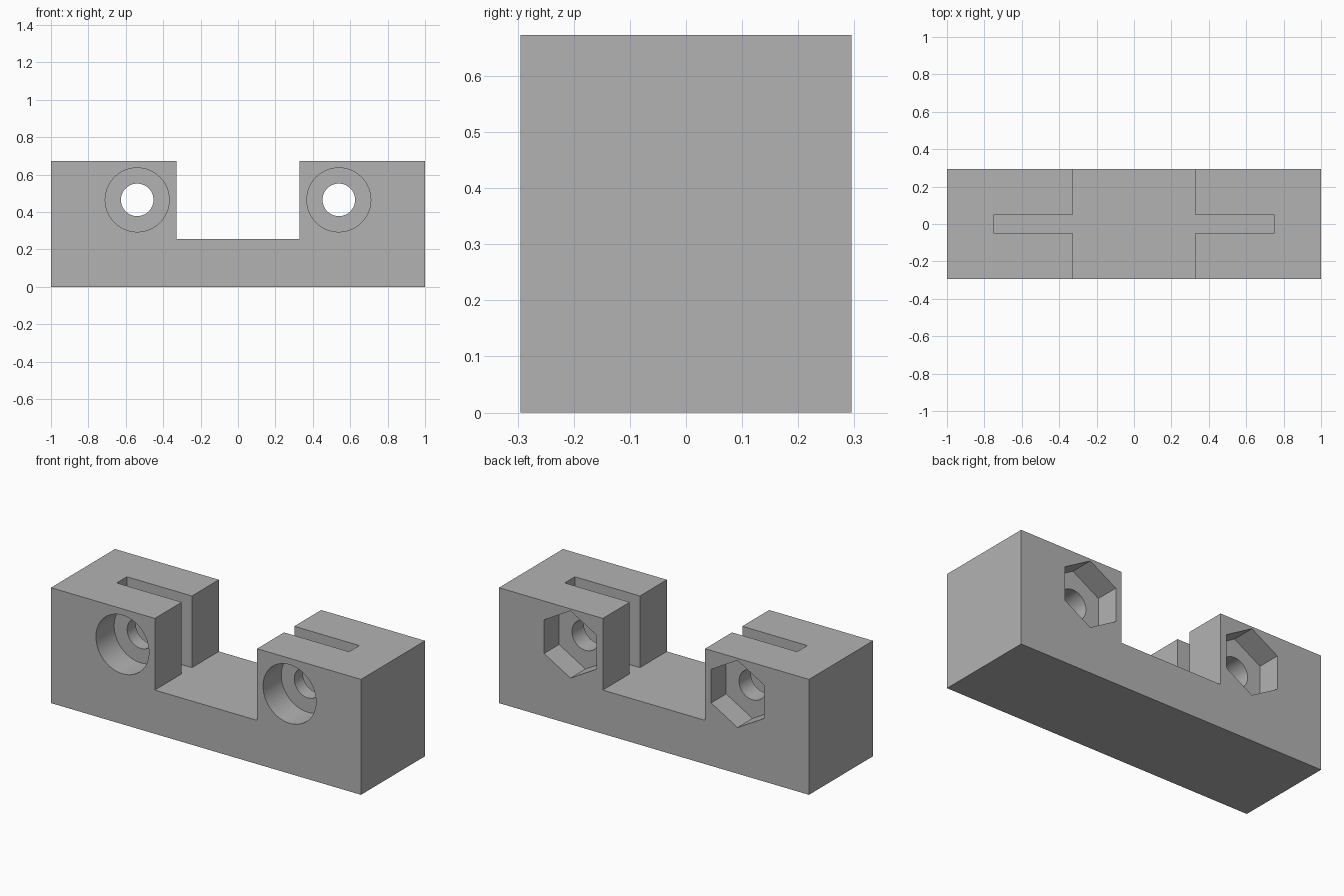
import bpy, bmesh, math
from mathutils import Matrix

cube = bpy.data.objects.get("Cube")
if cube:
    bpy.data.objects.remove(cube, do_unlink=True)

W, D, H = 2.0, 0.59, 0.673            # overall size
NOTCH, FLOOR = 0.33, 0.255            # half width and floor height of the gap
SLOT_X, SLOT_Y = 0.75, 0.047          # half extents of the narrow slot
BOLT_X, BOLT_Z = 0.539, 0.465         # bolt axis


def make_object(name, bm):
    bmesh.ops.recalc_face_normals(bm, faces=bm.faces)
    mesh = bpy.data.meshes.new(name)
    bm.to_mesh(mesh)
    bm.free()
    obj = bpy.data.objects.new(name, mesh)
    bpy.context.collection.objects.link(obj)
    return obj


def prism(name, x, y0, y1, radius, sides, spin=0.0):
    """Prism lying along y, centred on the bolt axis."""
    bm = bmesh.new()
    place = (Matrix.Translation((x, (y0 + y1) / 2, BOLT_Z))
             @ Matrix.Rotation(math.pi / 2, 4, 'X') @ Matrix.Rotation(spin, 4, 'Z'))
    bmesh.ops.create_cone(bm, cap_ends=True, segments=sides, radius1=radius,
                          radius2=radius, depth=y1 - y0, matrix=place)
    # point the first corner straight up for the nut pocket
    return make_object(name, bm)


def cut(target, cutter):
    cutter.hide_render = True
    mod = target.modifiers.new(cutter.name, 'BOOLEAN')
    mod.operation = 'DIFFERENCE'
    mod.solver = 'EXACT'
    mod.object = cutter
    bpy.context.view_layer.objects.active = target
    bpy.ops.object.modifier_apply(modifier=mod.name)
    bpy.data.objects.remove(cutter, do_unlink=True)


# Solid block
bm = bmesh.new()
bmesh.ops.create_cube(bm, size=1, matrix=Matrix.Translation((0, 0, H / 2))
                      @ Matrix.Diagonal((W, D, H, 1)))
block = make_object("clamp_block", bm)

# Central gap and slots: one cross-shaped outline, raised past the top
far = D
quarter = [(SLOT_X, SLOT_Y), (NOTCH, SLOT_Y), (NOTCH, far)]
half = quarter + [(-x, y) for x, y in reversed(quarter)]
outline = half + [(x, -y) for x, y in reversed(half)]
bm = bmesh.new()
face = bm.faces.new([bm.verts.new((x, y, FLOOR)) for x, y in outline])
raised = bmesh.ops.extrude_face_region(bm, geom=[face])["geom"]
bmesh.ops.translate(bm, vec=(0, 0, H),
                    verts=[v for v in raised if isinstance(v, bmesh.types.BMVert)])
cut(block, make_object("gap_cutter", bm))

# Bolt holes, round head recesses in front, hexagonal nut pockets behind
front, back = -D / 2, D / 2
for side in (-1, 1):
    x = side * BOLT_X
    cut(block, prism("hole_cutter", x, -D, D, 0.087, 64))
    cut(block, prism("head_cutter", x, front - 0.1, front + 0.168, 0.171, 64))
    cut(block, prism("nut_cutter", x, back - 0.138, back + 0.1, 0.196, 6))

# Plain grey finish
grey = bpy.data.materials.new("plain_grey")
grey.use_nodes = True
colour = (0.45, 0.45, 0.45, 1)
grey.diffuse_color = colour
grey.node_tree.nodes["Principled BSDF"].inputs["Base Color"].default_value = colour
block.data.materials.clear()
block.data.materials.append(grey)
for poly in block.data.polygons:
    poly.material_index = 0

bpy.ops.object.select_all(action='DESELECT')
block.select_set(True)
bpy.context.view_layer.objects.active = block
bpy.ops.object.shade_smooth_by_angle(angle=math.radians(30))
